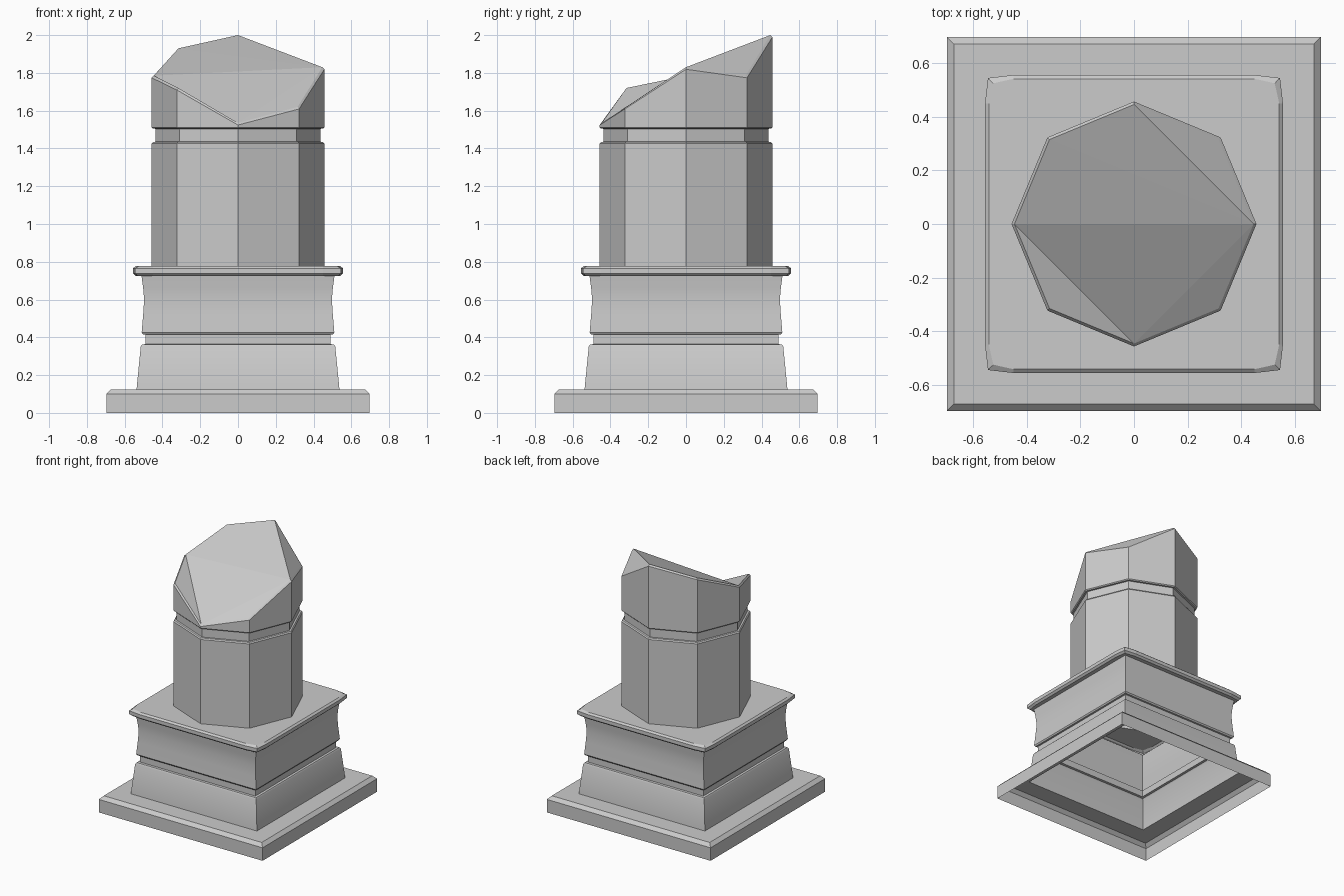
import bpy, bmesh
from math import sin, cos, pi

if "Cube" in bpy.data.objects:
    bpy.data.objects.remove(bpy.data.objects["Cube"])


def loft(name, loops, smooth=False, caps=()):
    """Skin equal-length point loops; caps are index lists into the last loop."""
    bm = bmesh.new()
    rings = [[bm.verts.new(p) for p in loop] for loop in loops]
    n = len(rings[0])
    for a, b in zip(rings, rings[1:]):
        for i in range(n):
            j = (i + 1) % n
            bm.faces.new((a[i], a[j], b[j], b[i]))
    for cap in caps:
        bm.faces.new([rings[-1][i] for i in cap])
    me = bpy.data.meshes.new(name)
    bm.to_mesh(me)
    bm.free()
    ob = bpy.data.objects.new(name, me)
    bpy.context.collection.objects.link(ob)
    if smooth:
        bpy.ops.object.select_all(action='DESELECT')
        bpy.context.view_layer.objects.active = ob
        ob.select_set(True)
        bpy.ops.object.shade_smooth_by_angle()
    return ob


def square(h, z):
    return [(h, -h, z), (h, h, z), (-h, h, z), (-h, -h, z)]


def soft_square(h, corner, z):
    """Square whose corners are pulled in; 16 points starting on a corner."""
    pts = []
    side = [(corner, corner), (0.45, h), (0, h), (-0.45, h)]
    for _ in range(4):
        pts += [(x, y, z) for x, y in side]
        side = [(-y, x) for x, y in side]
    return pts


def octagon(r, heights):
    """Points on the axes and diagonals, starting at +x."""
    return [(r * cos(i * pi / 4), r * sin(i * pi / 4), z) for i, z in enumerate(heights)]


# Plinth: open underneath, chamfered top edge
loft("plinth", [square(h, z) for h, z in
                [(0.697, 0), (0.697, 0.10), (0.672, 0.125), (0.535, 0.125)]])

# Pedestal: tapered foot, groove and concave waist
profile = [(0.537, 0.125), (0.515, 0.352), (0.508, 0.362), (0.491, 0.364),
           (0.491, 0.414), (0.503, 0.416), (0.510, 0.426), (0.502, 0.52),
           (0.497, 0.60), (0.502, 0.66), (0.511, 0.727)]
loft("pedestal", [square(h, z) for h, z in profile], smooth=True)

# Cap slab: softened corners, flat deck running in to the octagonal column
r = 0.457
m = r * cos(pi / 8)
deck_hole = []
for k in range(4):
    a = pi / 4 + k * pi / 2
    for i in range(4):
        rad = m if i % 2 else r
        deck_hole.append((rad * cos(a + i * pi / 8), rad * sin(a + i * pi / 8), 0.777))
loft("cap_slab", [soft_square(0.51, 0.51, 0.725), soft_square(0.542, 0.53, 0.725),
                  soft_square(0.556, 0.545, 0.738), soft_square(0.556, 0.545, 0.765),
                  soft_square(0.542, 0.525, 0.777), deck_hole])

# Broken octagonal column with a groove and an uneven slanted top
shaft = [(r, 0.777), (r, 1.425), (0.450, 1.434), (0.437, 1.436),
         (0.437, 1.504), (0.450, 1.505), (r, 1.512)]
top = [1.83, 1.785, 2.0, 1.93, 1.785, 1.72, 1.535, 1.62]
loops = [octagon(rad, [z] * 8) for rad, z in shaft]
loops += [octagon(r, [z - 0.011 for z in top]), octagon(0.446, top)]
loft("broken_column", loops, caps=[(0, 1, 2), (4, 5, 6), (0, 2, 3), (0, 3, 4), (0, 4, 6), (0, 6, 7)])
